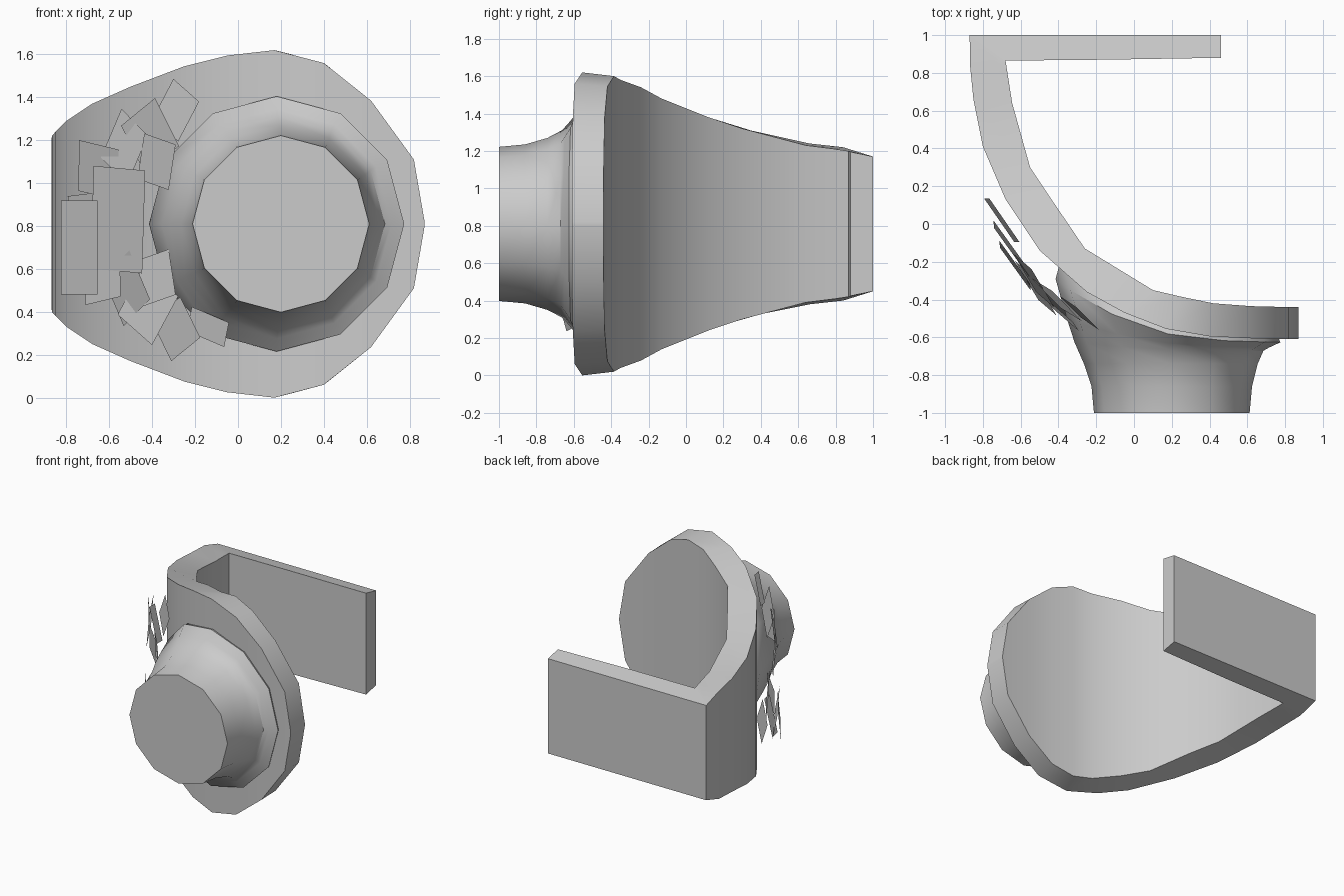
import bpy, bmesh, math
from mathutils import Vector, Matrix

if "Cube" in bpy.data.objects:
    bpy.data.objects.remove(bpy.data.objects["Cube"])

ZC = 0.81  # mirror height of the whole model

# Stations along the band: outer x, y, half height, inner x, y, half height
BAND = [
    (0.46, 1.00, .36, 0.46, 0.88, .385),
    (-0.20, 1.00, .36, -0.15, 0.87, .39),
    (-0.87, 1.00, .36, -0.68, 0.865, .39),
    (-0.868, 0.84, .41, -0.67, 0.80, .40),
    (-0.85, 0.66, .43, -0.645, 0.64, .42),
    (-0.80, 0.41, .48, -0.55, 0.30, .51),
    (-0.68, 0.13, .56, -0.43, 0.12, .57),
    (-0.50, -0.14, .64, -0.26, -0.13, .67),
    (-0.25, -0.36, .735, -0.08, -0.24, .73),
    (-0.05, -0.47, .785, 0.10, -0.35, .77),
    (0.17, -0.555, .81, 0.25, -0.385, .79),
    (0.40, -0.595, .75, 0.42, -0.42, .735),
    (0.62, -0.605, .575, 0.62, -0.435, .57),
    (0.82, -0.61, .30, 0.82, -0.44, .30),
    (0.87, -0.61, .01, 0.87, -0.44, .01),
]


def finish(name, bm, smooth=True):
    bmesh.ops.recalc_face_normals(bm, faces=bm.faces)
    me = bpy.data.meshes.new(name)
    bm.to_mesh(me)
    bm.free()
    ob = bpy.data.objects.new(name, me)
    bpy.context.collection.objects.link(ob)
    if smooth:
        bpy.ops.object.select_all(action='DESELECT')
        bpy.context.view_layer.objects.active = ob
        ob.select_set(True)
        bpy.ops.object.shade_smooth_by_angle(angle=math.radians(35))
    return ob


def loft(name, rings):
    bm = bmesh.new()
    vs = [[bm.verts.new(p) for p in r] for r in rings]
    n = len(vs[0])
    for a, b in zip(vs, vs[1:]):
        for i in range(n):
            j = (i + 1) % n
            bm.faces.new((a[i], a[j], b[j], b[i]))
    bm.faces.new(vs[0])
    bm.faces.new(vs[-1])
    return finish(name, bm)


def surface_y(x):
    # y of the band's outer face at a given x
    pts = [(s[0], s[1]) for s in BAND[3:]]
    for (x0, y0), (x1, y1) in zip(pts, pts[1:]):
        if x0 <= x <= x1:
            return y0 + (y1 - y0) * (x - x0) / (x1 - x0)
    return -0.61


# Curved band with back tab and round front plate
loft("curved_band", [
    [(ox, oy, ZC + oh), (ix, iy, ZC + ih), (ix, iy, ZC - ih), (ox, oy, ZC - oh)]
    for ox, oy, oh, ix, iy, ih in BAND])

# Knob with flared collar: centre x, radius, y, how far it hugs the band
KNOB = [(.20, .412, -1.0, 0), (.20, .425, -.86, 0), (.195, .46, -.74, 0),
        (.185, .50, -.68, .15), (.18, .535, -.68, .45),
        (.18, .595, -.64, .85), (.18, .57, -.50, 1)]
rings = []
for cx, r, y, k in KNOB:
    ring = []
    for i in range(12):
        a = math.tau * i / 12
        x = cx + r * math.cos(a)
        base = surface_y(x) + (0.04 if k == 1 else -0.015)
        ring.append((x, y * (1 - k) + base * k, ZC + r * math.sin(a)))
    rings.append(ring)
loft("knob", rings)

# Thin loose cards on the outer bend: x, y, z, width, height, roll, lean
CARDS = [
    (-.74, -.10, .70, .30, .44, 0, 0), (-.56, -.32, .83, .42, .48, 3, 0),
    (-.70, .02, .82, .28, .26, -4, 5), (-.65, -.13, 1.06, .32, .24, 8, 5),
    (-.53, -.30, 1.17, .27, .26, 28, -8), (-.41, -.40, 1.22, .26, .26, -30, 6),
    (-.29, -.47, 1.34, .20, .22, 32, -5), (-.38, -.48, 1.10, .20, .22, 15, 4),
    (-.63, -.22, .56, .28, .22, -8, -5), (-.52, -.34, .51, .27, .26, -28, 8),
    (-.42, -.42, .43, .27, .27, 32, -6), (-.29, -.50, .32, .22, .22, -30, 5),
    (-.14, -.58, .33, .24, .12, 18, 4), (-.38, -.48, .56, .20, .22, -15, -4),
]
bm = bmesh.new()
for x, y, z, w, h, roll, lean in CARDS:
    yaw = -55 if x < -.45 else -42
    m = (Matrix.Translation(Vector((x, y, z)))
         @ Matrix.Rotation(math.radians(yaw), 4, 'Z')
         @ Matrix.Rotation(math.radians(lean), 4, 'X')
         @ Matrix.Rotation(math.radians(roll), 4, 'Y'))
    q = [bm.verts.new(m @ Vector((sx * w / 2, 0, sz * h / 2)))
         for sx, sz in ((-1, -1), (1, -1), (1, 1), (-1, 1))]
    bm.faces.new(q)
finish("loose_cards", bm, smooth=False)
